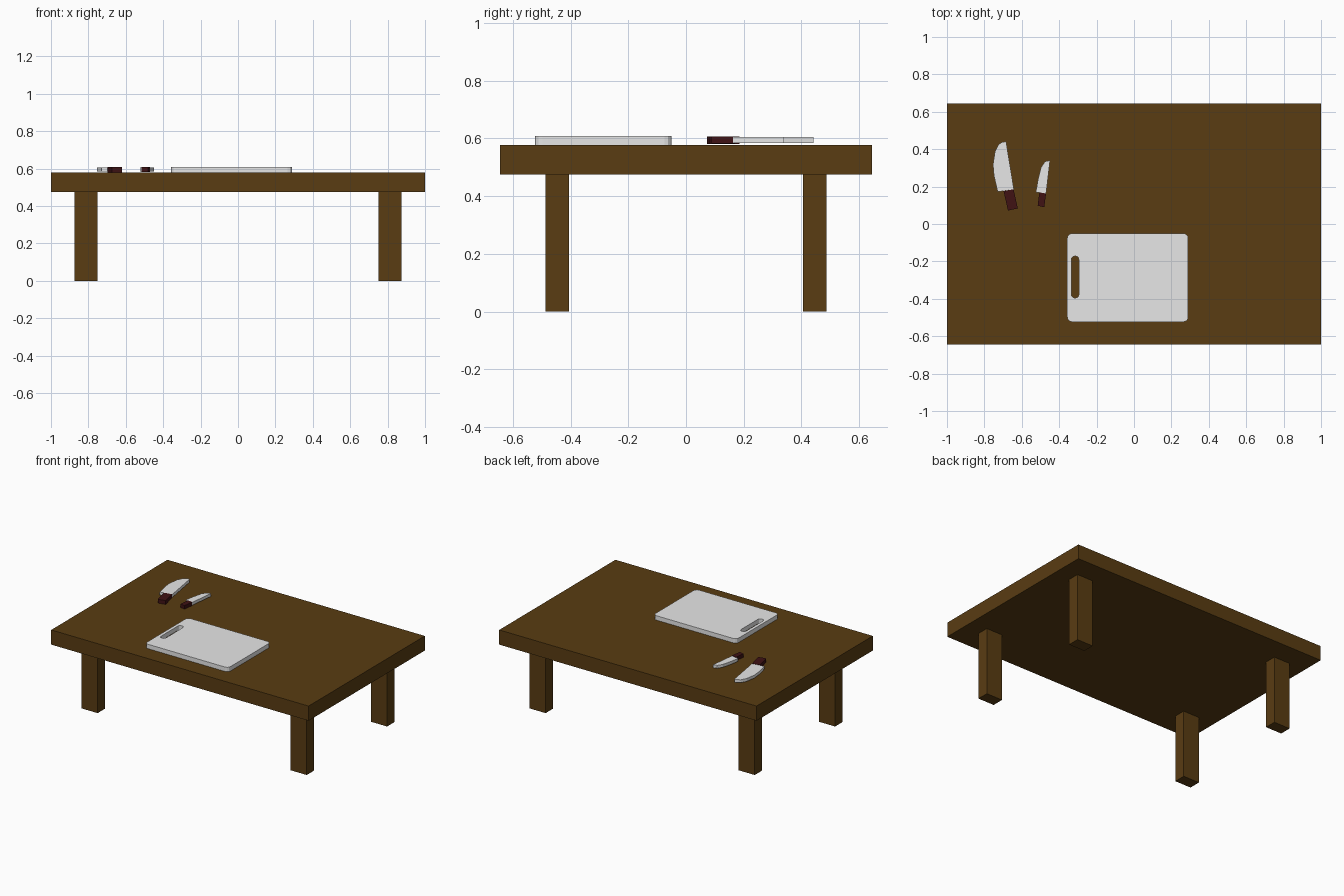
import bpy
import bmesh
import math
from mathutils import Vector

cube = bpy.data.objects.get("Cube")
if cube:
    bpy.data.objects.remove(cube, do_unlink=True)


def material(name, rgb):
    m = bpy.data.materials.new(name)
    m.use_nodes = True
    m.diffuse_color = (*rgb, 1)
    m.node_tree.nodes["Principled BSDF"].inputs["Base Color"].default_value = (*rgb, 1)
    return m


WOOD = material("dark brown wood", (0.1, 0.045, 0.006))
GREY = material("light grey", (0.8, 0.8, 0.8))
HANDLE = material("dark red handle", (0.05, 0.006, 0.007))


def finish(name, bm, mat):
    bmesh.ops.recalc_face_normals(bm, faces=bm.faces)
    mesh = bpy.data.meshes.new(name)
    bm.to_mesh(mesh)
    bm.free()
    mesh.materials.append(mat)
    ob = bpy.data.objects.new(name, mesh)
    bpy.context.collection.objects.link(ob)
    return ob


def prism(name, outline, z0, z1, mat):
    """Extrude a flat outline from z0 up to z1."""
    bm = bmesh.new()
    base = bm.faces.new([bm.verts.new((x, y, z0)) for x, y in outline])
    side = bmesh.ops.extrude_face_region(bm, geom=[base], use_keep_orig=True)
    top = [v for v in side["geom"] if isinstance(v, bmesh.types.BMVert)]
    bmesh.ops.translate(bm, verts=top, vec=Vector((0, 0, z1 - z0)))
    return finish(name, bm, mat)


def rectangle(x0, x1, y0, y1):
    return [(x0, y0), (x1, y0), (x1, y1), (x0, y1)]


def rounded(x0, x1, y0, y1, r, steps):
    """Rectangle outline with arc corners, anticlockwise."""
    centres = [(x1 - r, y1 - r), (x0 + r, y1 - r), (x0 + r, y0 + r), (x1 - r, y0 + r)]
    points = []
    for i, (cx, cy) in enumerate(centres):
        for k in range(steps + 1):
            a = math.pi / 2 * (i + k / steps)
            points.append((cx + r * math.cos(a), cy + r * math.sin(a)))
    return points


# Table
UNDER, TOP = 0.475, 0.578
prism("table_top", rectangle(-1, 1, -0.645, 0.645), UNDER, TOP, WOOD)
for side, sx in (("left", 1), ("right", -1)):
    for end, sy in (("front", -1), ("back", 1)):
        x, y = 0.8125 * sx, 0.446 * sy
        prism(f"{end}_{side}_leg", rectangle(x - 0.0625, x + 0.0625, y - 0.041, y + 0.041),
              0, UNDER, WOOD)


# Cutting board with a grip slot right through it
def board(name, outer, slot, z0, z1, mat):
    bm = bmesh.new()
    edges = []
    for loop in (outer, slot):
        vs = [bm.verts.new((x, y, z0)) for x, y in loop]
        edges += [bm.edges.new((a, b)) for a, b in zip(vs, vs[1:] + vs[:1])]
    bmesh.ops.triangle_fill(bm, edges=edges, use_beauty=True)
    side = bmesh.ops.extrude_face_region(bm, geom=bm.faces[:], use_keep_orig=True)
    top = [v for v in side["geom"] if isinstance(v, bmesh.types.BMVert)]
    bmesh.ops.translate(bm, verts=top, vec=Vector((0, 0, z1 - z0)))
    bmesh.ops.dissolve_limit(bm, angle_limit=0.01, verts=bm.verts[:], edges=bm.edges[:])
    return finish(name, bm, mat)


board("cutting_board", rounded(-0.357, 0.29, -0.523, -0.05, 0.025, 3),
      rounded(-0.335, -0.295, -0.395, -0.172, 0.018, 3), TOP, 0.609, GREY)

# Knives
prism("large_knife_blade",
      [(-0.642, 0.185), (-0.684, 0.441), (-0.705, 0.438), (-0.724, 0.425), (-0.743, 0.388),
       (-0.754, 0.318), (-0.749, 0.26), (-0.729, 0.172)], 0.584, 0.605, GREY)
prism("large_knife_handle",
      [(-0.644, 0.186), (-0.697, 0.175), (-0.674, 0.072), (-0.621, 0.083)], 0.58, 0.607, HANDLE)
prism("small_knife_blade",
      [(-0.47, 0.163), (-0.449, 0.34), (-0.476, 0.334), (-0.497, 0.302),
       (-0.513, 0.238), (-0.525, 0.17)], 0.584, 0.605, GREY)
prism("small_knife_handle",
      [(-0.47, 0.163), (-0.506, 0.169), (-0.515, 0.098), (-0.48, 0.089)], 0.582, 0.607, HANDLE)
